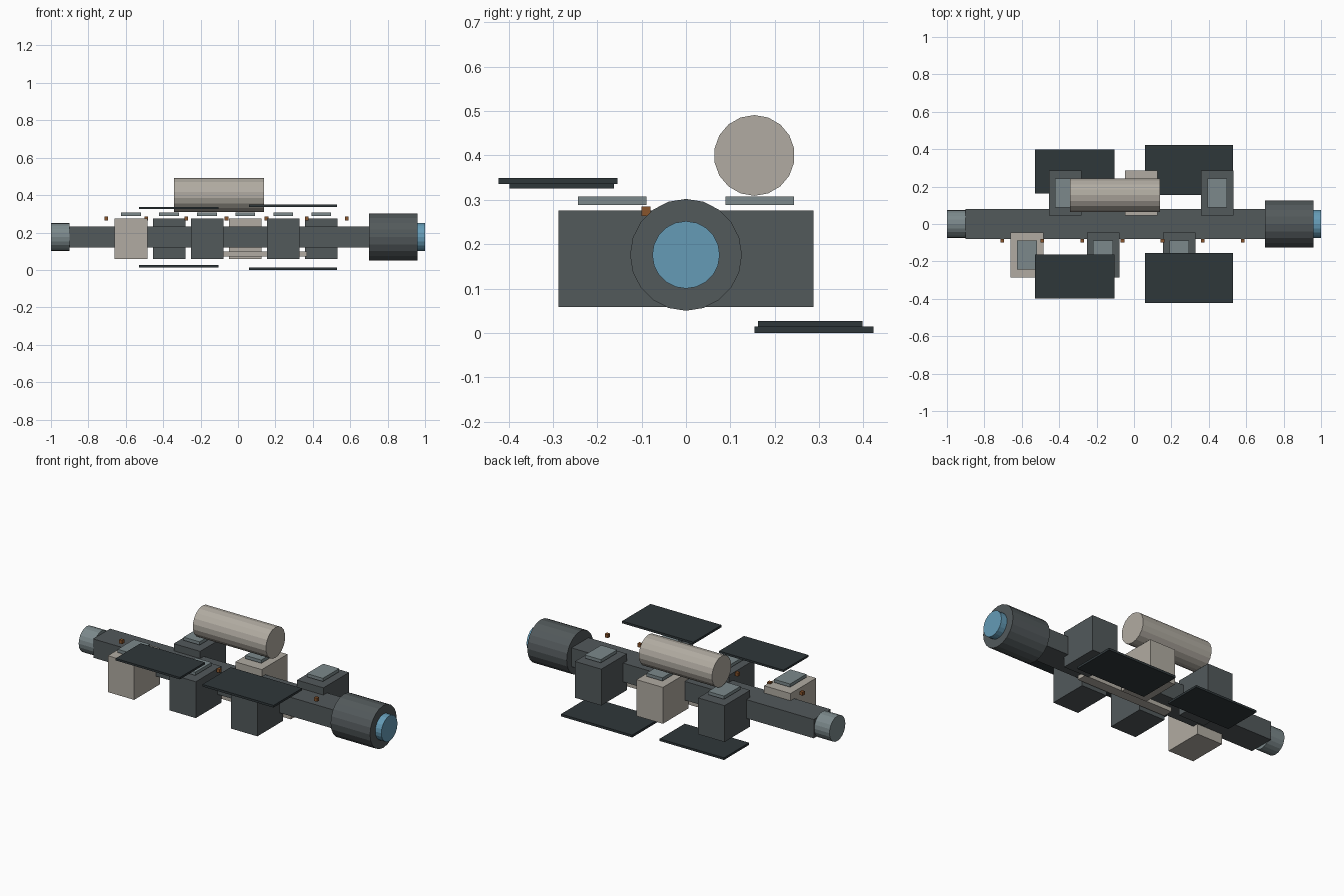
import bpy, bmesh, math
from mathutils import Matrix

if "Cube" in bpy.data.objects:
    bpy.data.objects.remove(bpy.data.objects["Cube"])


def material(name, r, g, b):
    m = bpy.data.materials.new(name)
    m.diffuse_color = (r, g, b, 1)
    m.use_nodes = True
    m.node_tree.nodes["Principled BSDF"].inputs["Base Color"].default_value = m.diffuse_color
    return m


HULL = material("hull_grey", 0.085, 0.10, 0.105)
BEIGE = material("beige", 0.44, 0.41, 0.36)
STEEL = material("steel", 0.20, 0.25, 0.26)
PANEL = material("panel_dark", 0.028, 0.038, 0.042)
GLASS = material("blue_glass", 0.13, 0.33, 0.47)
AMBER = material("amber", 0.25, 0.09, 0.025)


def finish(name, bm, mat):
    me = bpy.data.meshes.new(name)
    bm.to_mesh(me)
    bm.free()
    me.materials.append(mat)
    ob = bpy.data.objects.new(name, me)
    bpy.context.collection.objects.link(ob)
    return ob


def box(name, x, y, z, mat):
    """Box from (min, max) ranges on each axis."""
    bm = bmesh.new()
    size = [r[1] - r[0] for r in (x, y, z)]
    mid = [(r[0] + r[1]) / 2 for r in (x, y, z)]
    bmesh.ops.create_cube(bm, size=1, matrix=Matrix.Translation(mid) @ Matrix.Diagonal((*size, 1)))
    return finish(name, bm, mat)


def tube(name, x, y, z, radius, mat, sides=20):
    """Flat-sided cylinder lying along x, with a vertex at the top."""
    bm = bmesh.new()
    mtx = (Matrix.Translation(((x[0] + x[1]) / 2, y, z))
           @ Matrix.Rotation(math.pi / 2, 4, 'X')
           @ Matrix.Rotation(math.pi / 2, 4, 'Y'))
    bmesh.ops.create_cone(bm, cap_ends=True, segments=sides, radius1=radius,
                          radius2=radius, depth=x[1] - x[0], matrix=mtx)
    return finish(name, bm, mat)


# Central spine with its end drums
box("spine", (-0.90, 0.70), (-0.08, 0.08), (0.121, 0.233), HULL)
tube("rear_drum", (-1.0, -0.90), 0, 0.176, 0.075, STEEL)
tube("nose_drum", (0.70, 0.96), 0, 0.176, 0.126, HULL)
tube("nose_window", (0.96, 1.0), 0, 0.176, 0.076, GLASS)

# Keel beam beneath the spine
box("keel_beam", (-0.24, 0.37), (-0.03, 0.03), (0.073, 0.099), BEIGE)

# Cargo modules alternating between the two sides, each with a hatch plate
for i in range(6):
    cx = -0.572 + 0.2035 * i
    side = -1 if i % 2 == 0 else 1
    cy = side * 0.166
    box(f"module_{i + 1}", (cx - 0.087, cx + 0.087), (cy - 0.121, cy + 0.121),
        (0.059, 0.276), BEIGE if i % 3 == 0 else HULL)
    box(f"module_hatch_{i + 1}", (cx - 0.053, cx + 0.053), (cy - 0.077, cy + 0.077),
        (0.288, 0.307), STEEL)

# Storage tank
tube("storage_tank", (-0.343, 0.14), 0.154, 0.40, 0.091, BEIGE, 18)

# Flat panels: upper pair in front, lower pair behind
LEFT, RIGHT = (-0.53, -0.105), (0.06, 0.53)
box("upper_panel_left", LEFT, (-0.398, -0.162), (0.325, 0.337), PANEL)
box("upper_panel_right", RIGHT, (-0.422, -0.154), (0.336, 0.349), PANEL)
box("lower_panel_left", LEFT, (0.162, 0.398), (0.014, 0.027), PANEL)
box("lower_panel_right", RIGHT, (0.154, 0.422), (0.0, 0.014), PANEL)

# Row of marker lamps
for i in range(7):
    cx = -0.705 + 0.2145 * i
    box(f"marker_lamp_{i + 1}", (cx - 0.01, cx + 0.01), (-0.10, -0.08), (0.264, 0.285), AMBER)
